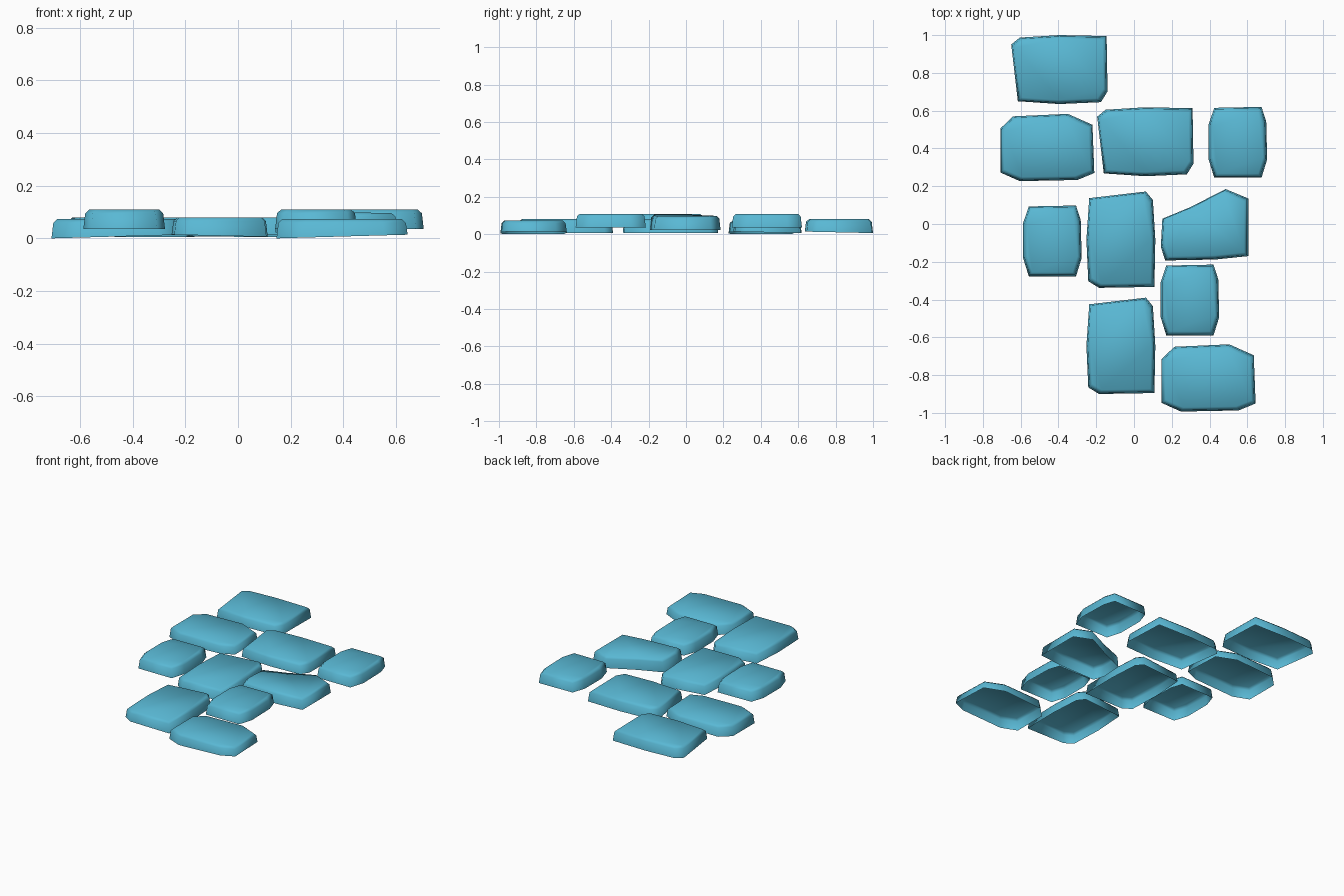
import bpy, bmesh, math

if "Cube" in bpy.data.objects:
    bpy.data.objects.remove(bpy.data.objects["Cube"])

mat = bpy.data.materials.new("stone_blue")
mat.diffuse_color = (0.10, 0.48, 0.66, 1)
mat.use_nodes = True
mat.node_tree.nodes["Principled BSDF"].inputs["Base Color"].default_value = mat.diffuse_color

# Plan outlines of the four stone types, clockwise from the left side
LONG = [(-.255, .133), (-.21, .17), (0, .183), (.25, .178),
        (.255, -.115), (.22, -.172), (0, -.182), (-.22, -.167)]
ROUNDED = [(-.248, .10), (-.18, .165), (.11, .178), (.24, .12),
           (.25, -.135), (.16, -.172), (-.145, -.178), (-.248, -.132)]
SMALL = [(-.155, .095), (-.125, .183), (.125, .188), (.15, .11),
         (.155, -.09), (.125, -.187), (-.125, -.187), (-.155, -.09)]
CORNER = [(-.225, .03), (-.075, .092), (.11, .187), (.23, .137),
          (.23, -.168), (.055, -.186), (-.21, -.191), (-.233, -.118)]


def stone(name, outline, pos, z0, z1, turn=0, low=(0, 0), slope=0):
    """Shell open underneath: skirt, softened rim and flat lid."""
    bm = bmesh.new()
    hx = max(abs(p[0]) for p in outline)
    hy = max(abs(p[1]) for p in outline)
    c, s = math.cos(math.radians(turn)), math.sin(math.radians(turn))
    rings = []
    for k, (inset, z) in enumerate([(0, z0), (.007, z1 - .014), (.022, z1)]):
        ring = []
        for px, py in outline:
            x, y = px * (1 - inset / hx), py * (1 - inset / hy)
            dz = x / hx * low[0] + y / hy * low[1] if k == 0 else x / hx * slope
            ring.append(bm.verts.new((x * c - y * s, x * s + y * c, z + dz)))
        rings.append(ring)
    n = len(outline)
    for a, b in zip(rings, rings[1:]):
        for i in range(n):
            j = (i + 1) % n
            bm.faces.new((a[j], a[i], b[i], b[j]))
    bm.faces.new(rings[-1][::-1])
    for f in bm.faces:
        f.smooth = True
    me = bpy.data.meshes.new(name)
    bm.to_mesh(me)
    bm.free()
    me.materials.append(mat)
    ob = bpy.data.objects.new(name, me)
    ob.location = (pos[0], pos[1], 0)
    bpy.context.collection.objects.link(ob)


# Long stones, two lengthwise and two turned
for i, (x, y, turn) in enumerate([(-.395, .817, 0), (.06, .435, 0),
                                  (-.07, -.083, -90), (-.07, -.645, -90)]):
    stone(f"long_stone_{i + 1}", LONG, (x, y), .01, .08, turn, low=(0, -.004))

# Rounded stones
for i, (x, y) in enumerate([(-.46, .405), (.394, -.815)]):
    stone(f"rounded_stone_{i + 1}", ROUNDED, (x, y), .007, .073, low=(.007, 0))

# Small raised stones
for i, (x, y) in enumerate([(.55, .432), (-.432, -.09), (.296, -.403)]):
    stone(f"small_stone_{i + 1}", SMALL, (x, y), .036, .109)

# Irregular corner stone
stone("corner_stone", CORNER, (.375, -.002), .023, .1, slope=-.005)
